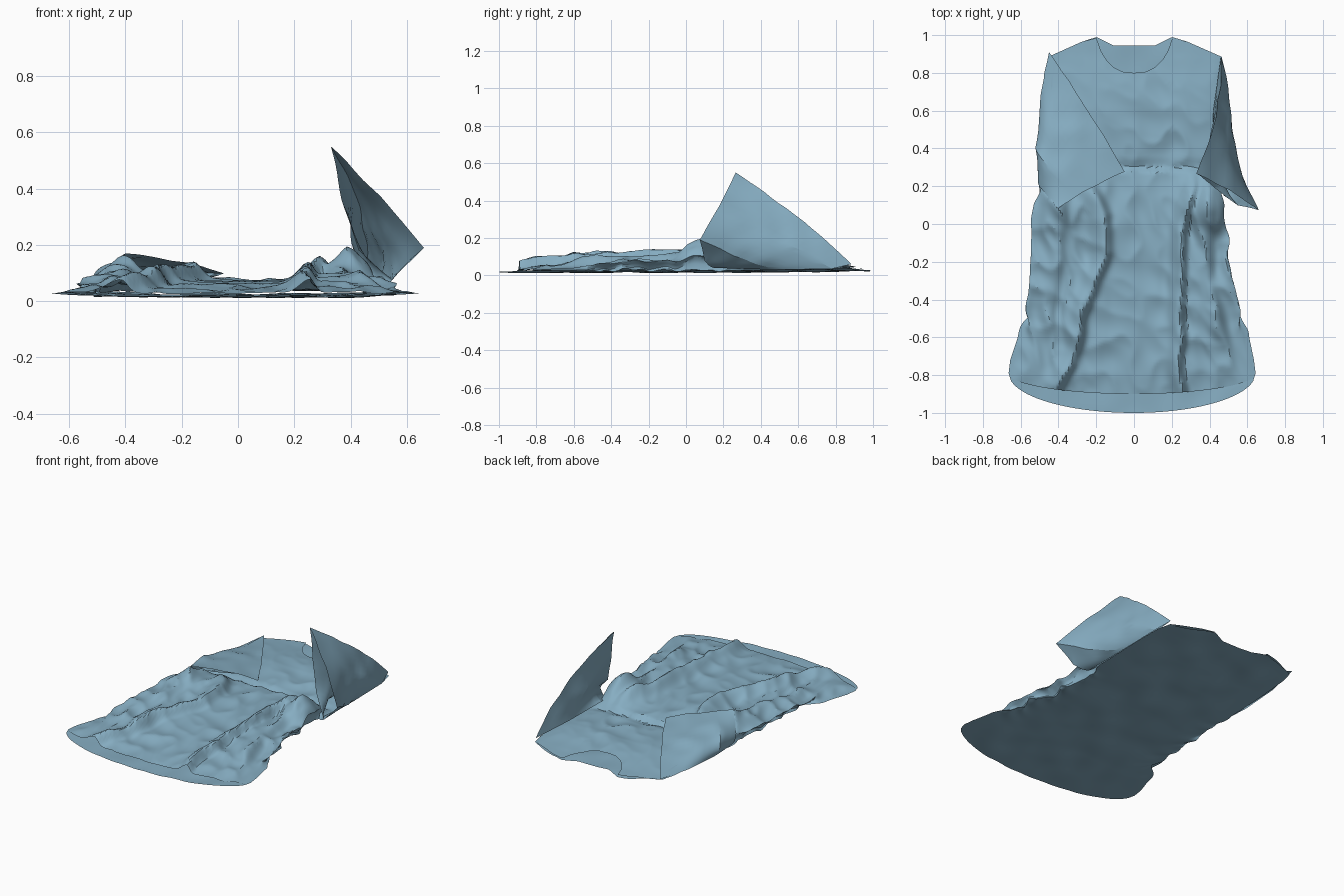
import bpy, bmesh, math
from mathutils import Vector, noise

if "Cube" in bpy.data.objects:
    bpy.data.objects.remove(bpy.data.objects["Cube"])

cloth = bpy.data.materials.new("blue_cloth")
cloth.diffuse_color = (0.24, 0.42, 0.54, 1)
cloth.use_nodes = True
cloth.node_tree.nodes["Principled BSDF"].inputs["Base Color"].default_value = cloth.diffuse_color


def interp(table, v):
    """Linear interpolation of (position, value) pairs."""
    if v <= table[0][0]:
        return table[0][1]
    for (a, p), (b, q) in zip(table, table[1:]):
        if v <= b:
            return p + (q - p) * (v - a) / (b - a)
    return table[-1][1]


def step(a, b, v):
    t = min(1, max(0, (v - a) / (b - a)))
    return t * t * (3 - 2 * t)


def grid_object(name, rows, closed=False, angle=35):
    bm = bmesh.new()
    vs = [[bm.verts.new(p) for p in r] for r in rows]
    n = len(rows[0])
    for a, b in zip(vs, vs[1:]):
        for i in range(n if closed else n - 1):
            j = (i + 1) % n
            bm.faces.new((a[i], b[i], b[j], a[j]))
    me = bpy.data.meshes.new(name)
    bm.to_mesh(me)
    bm.free()
    ob = bpy.data.objects.new(name, me)
    bpy.context.collection.objects.link(ob)
    me.materials.append(cloth)
    bpy.ops.object.select_all(action='DESELECT')
    bpy.context.view_layer.objects.active = ob
    ob.select_set(True)
    bpy.ops.object.shade_smooth_by_angle(angle=math.radians(angle))
    return ob


# Dress outline: half width down the side, left and right
LEFT = [(-.8, .665), (-.72, .655), (-.6, .615), (-.5, .60), (-.3, .57), (-.1, .56),
        (.05, .56), (.15, .54), (.3, .5), (.6, .49), (.8, .475), (.9, .45)]
RIGHT = [(-.8, .645), (-.72, .635), (-.6, .61), (-.5, .60), (-.4, .57), (-.2, .525),
         (0, .50), (.15, .49), (.3, .485), (.6, .49), (.8, .485), (.88, .465)]
BACK_TOP = [(0, .945), (.11, .945), (.2, .99), (.28, .965), (.46, .885)]
FRONT_TOP = [(0, .80), (.06, .805), (.11, .83), (.15, .87), (.18, .92), (.2, .985), (.28, .965), (.46, .885)]
# Height of the front layer along y
BASE = [(-.9, .004), (-.8, .018), (-.6, .034), (-.3, .046), (0, .055), (.2, .052), (.275, .042),
        (.3, .015), (.35, .03), (.6, .04), (.8, .02), (.9, .01), (1, .005)]
# Long folds: x along y, with height and width
FOLDS = [([(-.88, -.42), (-.75, -.34), (-.4, -.25), (-.15, -.15), (.05, -.16), (.25, -.25)], .055, .055),
         ([(-.9, .25), (-.4, .24), (-.05, .26), (.2, .32)], .055, .04),
         ([(-.6, -.47), (-.3, -.42), (.1, -.38)], .02, .06),
         ([(-.6, .47), (-.3, .38), (.1, .41)], .025, .06)]


def front_height(x, y):
    z = interp(BASE, y)
    for path, h, w in FOLDS:
        c = interp(path, y) + .018 * noise.noise(Vector((y * 7, w * 90, 3)))
        d = (x - c) / (w * 1.3 if x < c else w * .6)
        fade = step(.3, .1, y) * step(path[0][0] - .12, path[0][0] + .05, y)
        z += h * fade * math.exp(-d * d)
    for bx, bh in ((-.42, .05), (.4, .075)):
        z += bh * math.exp(-((x - bx) / .1) ** 2 - ((y - .08) / .1) ** 2)
    # wrinkles: lengthwise and sharper on the skirt sides, soft on the bodice
    skirt = step(.3, .2, y) * step(-.92, -.7, y)
    z += .014 * noise.noise(Vector((x * 9, y * 3.5, 1))) * skirt
    z += .028 * (.6 - 2 * abs(noise.noise(Vector((x * 9 + y * 2, y * 5, 7))))) * skirt * step(.15, .4, abs(x))
    z += .012 * (.5 - 2 * abs(noise.noise(Vector((x * 7, y * 6 + x * 2, 3))))) * step(.95, .7, y)
    return max(z, .004)


NX, NY = 100, 120


def panel(front):
    rows = []
    for j in range(NY + 1):
        t = j / NY
        ys = .885 - 1.675 * t
        side = step(.3, .1, ys) * step(-.58, -.42, ys)
        row = []
        for i in range(NX + 1):
            u = -1 + 2 * i / NX
            w = interp(LEFT if u < 0 else RIGHT, ys) * (1 + .095 * side)
            w += .035 * side * noise.noise(Vector((math.copysign(3, u), ys * 9, 0)))
            # crumpled side seam, pulled in under the overhanging front
            tuck = side * (.17 + .1 * noise.noise(Vector((math.copysign(5, u), ys * 8, 4))))
            top = interp(FRONT_TOP if front else BACK_TOP, abs(u * .46))
            bot = -.79 - (.11 if front else .21) * math.sqrt(max(0, 1 - u * u))
            y = top + (bot - top) * t
            edge = .028 + .008 * step(.3, .9, ys)
            edge += .025 * side * abs(u) ** 8 * noise.noise(Vector((u * 2, ys * 14, 9)))
            if front:
                x = w * (u - math.copysign(tuck, u) * step(.88, 1, abs(u)))
                e = 1 - abs(u) ** (6 + 8 * side)
                z = edge - .006 * e + e * front_height(x, y)
            else:
                x = w * u * (1 - tuck * step(.3, 1, abs(u)))
                e = 1 - abs(u) ** 6
                z = edge + e * (-.010 + .012 * noise.noise(Vector((x * 6, y * 5, 2))))
                z = max(0, z)
            row.append((x, y, z))
        rows.append(row)
    return rows


grid_object("dress_front", panel(True), angle=30)
grid_object("dress_back", panel(False))


def sleeve(name, rings, per_side=6, steps=18):
    """Loft through three rings of equal point count (quadratic along the arm)."""
    dense = []
    for r in rings:
        pts = [Vector(p) for p in r]
        dense.append([pts[k].lerp(pts[(k + 1) % len(pts)], s / per_side)
                      for k in range(len(pts)) for s in range(per_side)])
    rows = []
    for j in range(steps + 1):
        t = j / steps
        row = []
        for a, m, b in zip(*dense):
            p = a * (1 - t) * (1 - 2 * t) + m * 4 * t * (1 - t) + b * t * (2 * t - 1)
            p = p + noise.noise_vector(p * 8) * .014 * math.sin(math.pi * min(t, .85))
            p.z = max(p.z, .01)
            row.append(p)
        rows.append(row)
    return grid_object(name, rows, closed=True, angle=25)


# Sleeve standing up on the right
sleeve("raised_sleeve", [
    [(.46, .885, .06), (.49, .78, .035), (.49, .48, .03), (.475, .15, .04), (.41, .28, .08), (.42, .6, .075)],
    [(.435, .60, .31), (.515, .50, .20), (.555, .30, .09), (.53, .12, .06), (.46, .26, .13), (.41, .45, .22)],
    [(.33, .265, .55), (.505, .18, .37), (.66, .075, .19), (.55, .10, .075), (.43, .19, .18), (.37, .24, .36)]])

# Sleeve folded across the chest on the left
sleeve("folded_sleeve", [
    [(-.45, .91, .045), (-.495, .68, .035), (-.51, .42, .03), (-.50, .24, .03), (-.46, .32, .07), (-.43, .6, .07)],
    [(-.25, .61, .09), (-.38, .50, .11), (-.485, .34, .12), (-.49, .18, .10), (-.40, .26, .075), (-.32, .46, .07)],
    [(-.05, .275, .10), (-.16, .225, .13), (-.28, .165, .155), (-.40, .085, .17), (-.42, .15, .12), (-.1, .36, .085)]])
